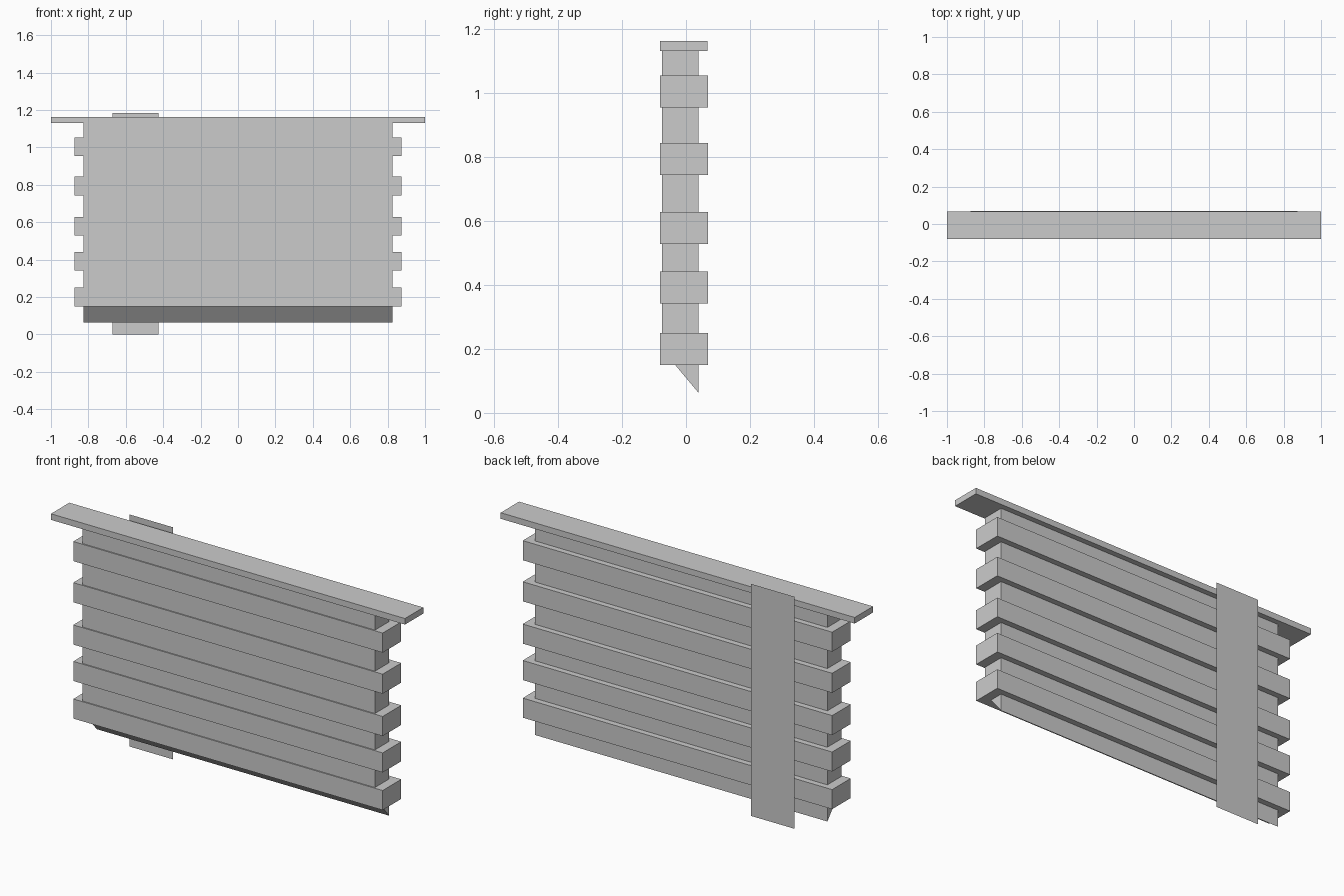
import bpy, bmesh

if "Cube" in bpy.data.objects:
    bpy.data.objects.remove(bpy.data.objects["Cube"])


def mesh_object(name, bm):
    bmesh.ops.recalc_face_normals(bm, faces=bm.faces)
    mesh = bpy.data.meshes.new(name)
    bm.to_mesh(mesh)
    bm.free()
    obj = bpy.data.objects.new(name, mesh)
    bpy.context.collection.objects.link(obj)
    return obj


def extrude_profile(name, half_width, profile):
    """Extrude a closed (y, z) profile along x, symmetric about x = 0."""
    bm = bmesh.new()
    face = bm.faces.new([bm.verts.new((-half_width, y, z)) for y, z in profile])
    out = bmesh.ops.extrude_face_region(bm, geom=[face])
    moved = [v for v in out["geom"] if isinstance(v, bmesh.types.BMVert)]
    bmesh.ops.translate(bm, verts=moved, vec=(2 * half_width, 0, 0))
    # the source face may be kept or removed by the extrude; close the end if open
    bmesh.ops.holes_fill(bm, edges=[e for e in bm.edges if e.is_boundary])
    return mesh_object(name, bm)


def rect(y0, y1, z0, z1):
    return [(y0, z0), (y1, z0), (y1, z1), (y0, z1)]


# Core panel with its bevelled lower edge
extrude_profile("core_panel", 0.826,
                [(-0.075, 1.131), (-0.075, 0.199), (0.039, 0.063), (0.039, 1.131)])

# Horizontal slats, slightly wider and thicker than the core
for i, z in enumerate((0.15, 0.342, 0.528, 0.744, 0.954)):
    extrude_profile(f"slat_{i + 1}", 0.874, rect(-0.081, 0.069, z, z + 0.1))

# Overhanging top cap
extrude_profile("top_cap", 1.0, rect(-0.081, 0.067, 1.131, 1.162))

# Flat vertical strap on the back, a single sheet
bm = bmesh.new()
corners = [(-0.425, 0), (-0.671, 0), (-0.671, 1.185), (-0.425, 1.185)]
bm.faces.new([bm.verts.new((x, 0.081, z)) for x, z in corners])
mesh_object("back_strap", bm)
